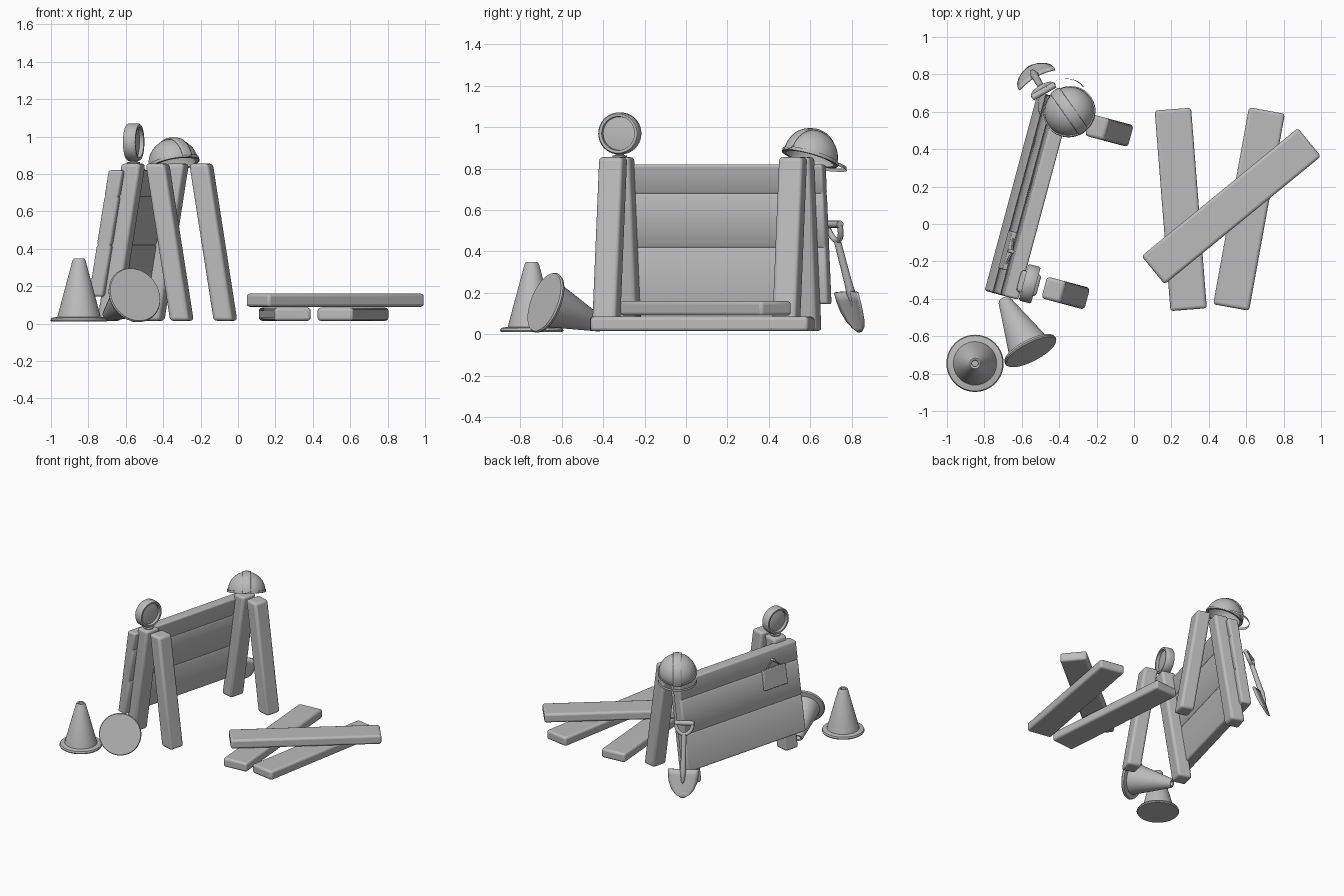
import bpy, bmesh, math
from mathutils import Matrix, Vector

cube = bpy.data.objects.get("Cube")
if cube:
    bpy.data.objects.remove(cube, do_unlink=True)

grey = bpy.data.materials.new("plain_grey")
grey.use_nodes = True
grey.diffuse_color = (0.5, 0.5, 0.5, 1)
grey.node_tree.nodes["Principled BSDF"].inputs["Base Color"].default_value = (0.5, 0.5, 0.5, 1)


def place(x, y, z, turn=0):
    return Matrix.Translation((x, y, z)) @ Matrix.Rotation(math.radians(turn), 4, 'Z')


def frame(origin, axis, side):
    """Matrix whose z follows axis and whose x follows side."""
    z = Vector(axis).normalized()
    x = Vector(side)
    x = (x - z * x.dot(z)).normalized()
    m = Matrix((x, z.cross(x), z)).transposed().to_4x4()
    return Matrix.Translation(origin) @ m


def finish(name, bm, matrix, bevel=0, solid=0):
    bmesh.ops.recalc_face_normals(bm, faces=bm.faces)
    mesh = bpy.data.meshes.new(name)
    bm.to_mesh(mesh)
    bm.free()
    mesh.materials.append(grey)
    ob = bpy.data.objects.new(name, mesh)
    bpy.context.collection.objects.link(ob)
    ob.matrix_world = matrix
    bpy.ops.object.select_all(action='DESELECT')
    ob.select_set(True)
    bpy.context.view_layer.objects.active = ob
    bpy.ops.object.shade_smooth_by_angle(angle=math.radians(40))
    if solid:
        mod = ob.modifiers.new("thickness", 'SOLIDIFY')
        mod.thickness = solid
    if bevel:
        mod = ob.modifiers.new("round_edges", 'BEVEL')
        mod.width = bevel
        mod.segments = 3
    return ob


def box(name, size, matrix, bevel=0.018, lean=0):
    """Box that shifts by lean in x from bottom to top."""
    bm = bmesh.new()
    bmesh.ops.create_cube(bm, size=1)
    for v in bm.verts:
        shift = lean * v.co.z
        v.co = Vector(a * b for a, b in zip(v.co, size))
        v.co.x += shift
    return finish(name, bm, matrix, bevel)


def lathe(name, profile, matrix, steps=40):
    bm = bmesh.new()
    verts = [bm.verts.new((r, 0, z)) for r, z in profile]
    edges = [bm.edges.new(p) for p in zip(verts, verts[1:])]
    bmesh.ops.spin(bm, geom=verts + edges, cent=(0, 0, 0), axis=(0, 0, 1),
                   angle=math.tau, steps=steps)
    bmesh.ops.remove_doubles(bm, verts=bm.verts, dist=0.0005)
    return finish(name, bm, matrix)


def tube(name, points, radius, matrix, closed=False):
    curve = bpy.data.curves.new(name, 'CURVE')
    curve.dimensions = '3D'
    curve.bevel_depth = radius
    curve.bevel_resolution = 3
    curve.use_fill_caps = True
    line = curve.splines.new('POLY')
    line.points.add(len(points) - 1)
    for p, co in zip(line.points, points):
        p.co = (*co, 1)
    line.use_cyclic_u = closed
    line.use_smooth = True
    curve.materials.append(grey)
    ob = bpy.data.objects.new(name, curve)
    bpy.context.collection.objects.link(ob)
    ob.matrix_world = matrix
    bpy.ops.object.select_all(action='DESELECT')
    ob.select_set(True)
    bpy.context.view_layer.objects.active = ob
    bpy.ops.object.convert(target='MESH')


# Barrier: two A-frames; local x crosses the barrier, local y runs along it
barrier = place(-0.378, 0.10, 0, -15)
for end, u in (("front", -0.45), ("back", 0.45)):
    for side, s in (("inner", 1), ("outer", -1)):
        box(f"{end}_{side}_leg", (0.108, 0.12, 0.84),
            barrier @ place(0.134 * s, u, 0.435), lean=-0.135 * s)

# Barrier panel: leaning board with shallow seams between three planks
bm = bmesh.new()
rows = [(0.145, 0), (0.41, 0), (0.42, 0.006), (0.43, 0), (0.67, 0), (0.68, 0.006), (0.69, 0), (0.82, 0)]
outline = []
for z, inset in rows:
    outline.append((-0.10 - 0.163 * (0.82 - z) - inset, z))
for z, inset in reversed(rows):
    outline.append((-0.18 - 0.163 * (0.82 - z) + inset, z))
face = bm.faces.new([bm.verts.new((x, -0.55, z)) for x, z in outline])
ext = bmesh.ops.extrude_face_region(bm, geom=[face])
bmesh.ops.translate(bm, verts=[g for g in ext["geom"] if isinstance(g, bmesh.types.BMVert)], vec=(0, 1.1, 0))
panel = finish("barrier_panel", bm, barrier, bevel=0.015)
panel.modifiers["round_edges"].limit_method = 'ANGLE'
panel.modifiers["round_edges"].angle_limit = math.radians(70)

# Small notice hanging on the outer face
notice = barrier @ Matrix.Translation((-0.225, -0.31, 0.62)) @ Matrix.Rotation(math.radians(9.3), 4, 'Y')
box("hanging_notice", (0.025, 0.21, 0.15), notice, 0.006)
tube("notice_cord", [(0, -0.07, 0.07), (0.005, 0, 0.13), (0, 0.07, 0.07)], 0.005, notice)
lathe("notice_nail", [(0, -0.02), (0.01, -0.02), (0.01, 0.02), (0, 0.02)],
      notice @ Matrix.Translation((0, 0, 0.13)) @ Matrix.Rotation(math.pi / 2, 4, 'Y'), 12)

# Warning lamp on the front outer leg
lamp = barrier @ Matrix.Translation((-0.065, -0.452, 0.97))
lathe("warning_lamp", [(0, -0.026), (0.05, -0.022), (0.08, -0.012), (0.082, -0.033), (0.095, -0.034),
                       (0.101, -0.026), (0.101, 0.026), (0.095, 0.034), (0.082, 0.033),
                       (0.08, 0.012), (0.05, 0.016), (0, 0.018)],
      lamp @ Matrix.Rotation(math.pi / 2, 4, 'Y'))
lathe("lamp_stem", [(0, -0.13), (0.035, -0.125), (0.035, -0.108), (0.02, -0.104), (0.02, -0.09), (0, -0.09)], lamp, 20)

# Traffic cones, one upright and one fallen over
cone = [(0, 0), (0.148, 0), (0.153, 0.008), (0.148, 0.02), (0.116, 0.026), (0.035, 0.328),
        (0.028, 0.338), (0.018, 0.335), (0.016, 0.29), (0, 0.29)]
lathe("standing_cone", cone, place(-0.85, -0.745, 0.01))
lathe("fallen_cone", cone, frame((-0.55, -0.685, 0.155), (-0.15, 0.29, -0.115), (1, 0, 0)))

# Loose planks on the ground
for name, x, y, z, length, turn in (("left_plank", 0.25, 0.078, 0.05, 1.075, 4.5),
                                    ("right_plank", 0.615, 0.08, 0.05, 1.07, -10.3),
                                    ("crossing_plank", 0.52, 0.095, 0.125, 1.08, -50.7)):
    box(name, (0.195, length, 0.07), place(x, y, z, turn), 0.016)

# Hard hat: dome, raised strips and a peak along local x
hat = place(-0.345, 0.60, 0.855, 125) @ Matrix.Rotation(math.radians(19), 4, 'Y')


def dome(name, radius, strip=0):
    bm = bmesh.new()
    bmesh.ops.create_uvsphere(bm, u_segments=40, v_segments=20, radius=radius)
    cuts = [((0, 0, 0), (0, 0, -1))]
    if strip:
        cuts += [((0, s * strip, 0), (0, s, 0)) for s in (1, -1)]
    for co, no in cuts:
        bmesh.ops.bisect_plane(bm, geom=bm.verts[:] + bm.edges[:] + bm.faces[:],
                               plane_co=co, plane_no=no, clear_outer=True)
    finish(name, bm, hat, solid=0.01)


dome("hat_dome", 0.134)
dome("hat_ridge", 0.141, 0.03)
bm = bmesh.new()
bmesh.ops.create_cone(bm, cap_ends=True, segments=40, radius1=0.14, radius2=0.134, depth=0.016)
bmesh.ops.delete(bm, geom=[v for v in bm.verts if v.co.x < -0.02], context='VERTS')
bmesh.ops.holes_fill(bm, edges=bm.edges)
for v in bm.verts:
    v.co.x = v.co.x * 0.85 + 0.075
    v.co.z -= 0.5 * v.co.y ** 2
finish("hat_peak", bm, hat)
lathe("hat_rim", [(0.12, -0.008), (0.14, -0.008), (0.14, 0.008), (0.12, 0.008), (0.12, -0.008)], hat)

# Spade leaning on the back end of the barrier
spade = frame((-0.56, 0.845, 0.012), (0.08, -0.14, 0.54), (0.87, 0.5, 0))
bm = bmesh.new()
blade = [(0.012, 0), (0.05, 0.022), (0.082, 0.06), (0.102, 0.11), (0.11, 0.16), (0.112, 0.205)]
grid = [[bm.verts.new((w * i / 4, -1.6 * (w * i / 4) ** 2, z)) for i in range(-4, 5)] for w, z in blade]
for low, high in zip(grid, grid[1:]):
    for i in range(8):
        bm.faces.new((low[i], low[i + 1], high[i + 1], high[i]))
finish("spade_blade", bm, spade, solid=0.012)
lathe("spade_shaft", [(0, 0.10), (0.012, 0.12), (0.022, 0.20), (0.019, 0.25), (0.017, 0.46), (0, 0.46)], spade, 20)
arc = [(0.06 * math.cos(a), 0, 0.535 + 0.075 * math.sin(a))
       for a in (math.pi + math.pi * i / 12 for i in range(13))]
tube("spade_grip", arc, 0.014, spade)
tube("spade_grip_bar", [(-0.07, 0, 0.542), (0.07, 0, 0.542)], 0.018, spade)
